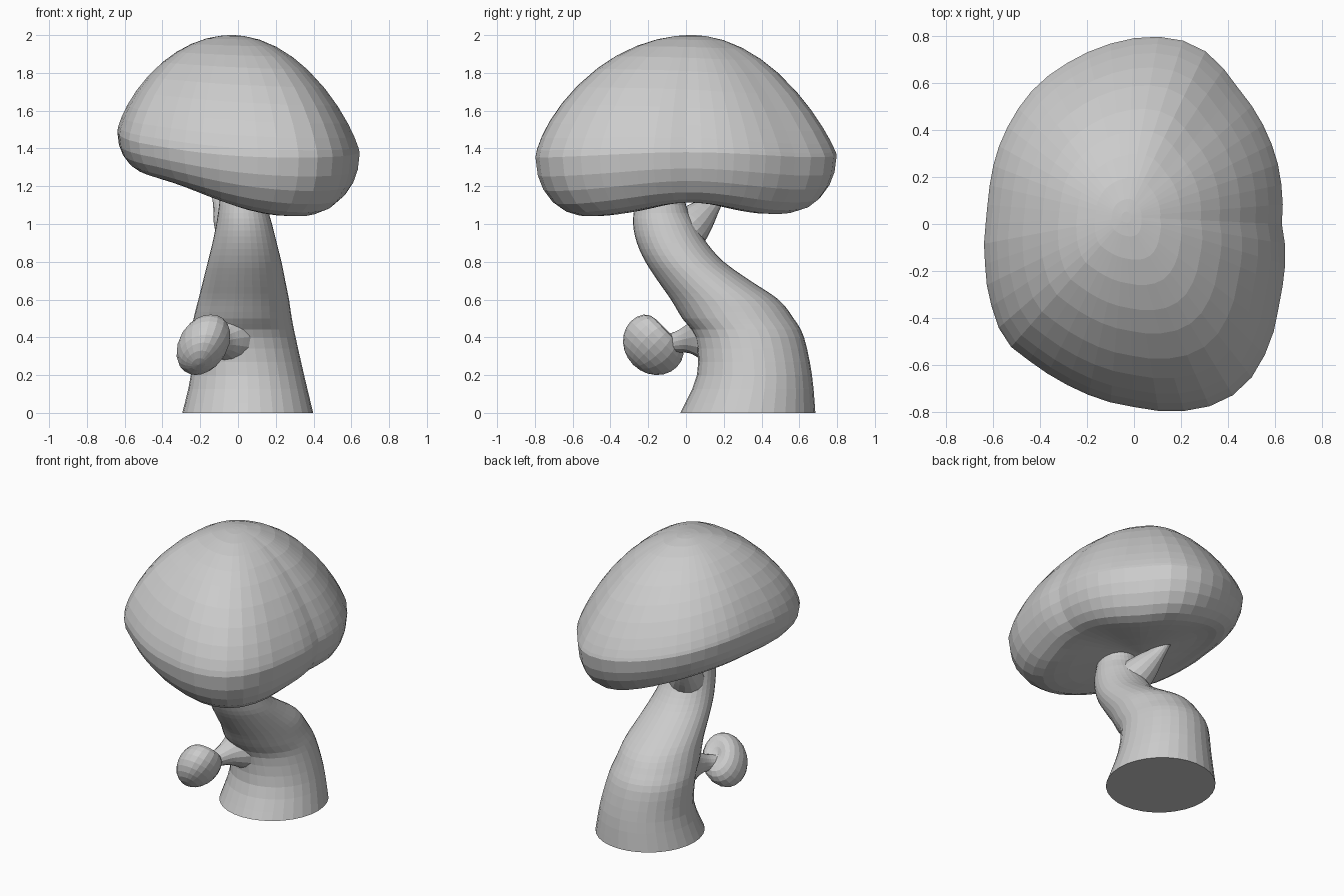
import bpy
import bmesh
from math import sin, cos, tau, sqrt, atan2, hypot
from mathutils import Vector

if "Cube" in bpy.data.objects:
    bpy.data.objects.remove(bpy.data.objects["Cube"])

# One plain grey for the whole sculpture
grey = bpy.data.materials.new("plain grey")
grey.use_nodes = True
GREY = (0.6, 0.6, 0.6, 1)
grey.diffuse_color = GREY
grey.node_tree.nodes["Principled BSDF"].inputs["Base Color"].default_value = GREY


def finish(name, bm):
    bmesh.ops.recalc_face_normals(bm, faces=bm.faces)
    mesh = bpy.data.meshes.new(name)
    bm.to_mesh(mesh)
    bm.free()
    mesh.materials.append(grey)
    obj = bpy.data.objects.new(name, mesh)
    bpy.context.collection.objects.link(obj)


def skin(name, rings):
    """Bridge a list of closed rings and cap both ends."""
    bm = bmesh.new()
    loops = [[bm.verts.new(p) for p in ring] for ring in rings]
    n = len(loops[0])
    for low, high in zip(loops, loops[1:]):
        for i in range(n):
            j = (i + 1) % n
            bm.faces.new((low[i], low[j], high[j], high[i]))
    bm.faces.new(loops[0][::-1])
    bm.faces.new(loops[-1])
    finish(name, bm)


def smooth_rows(rows, steps):
    """Catmull-Rom interpolation through rows of numbers."""
    pts = [Vector(r) for r in rows]
    pts = [pts[0]] + pts + [pts[-1]]
    out = []
    for a, b, c, d in zip(pts, pts[1:], pts[2:], pts[3:]):
        for k in range(steps):
            t = k / steps
            out.append(b + (c - a) * (t / 2) + (a * 2 - b * 5 + c * 4 - d) * (t * t / 2)
                       + (b * 3 - a - c * 3 + d) * (t ** 3 / 2))
    return out + [pts[-1]]


def tube(name, rows, sides=16):
    """Round tube through rows of x, y, z, radius."""
    path = smooth_rows(rows, 4)
    rings = []
    for i, p in enumerate(path):
        a, b = path[max(i - 1, 0)], path[min(i + 1, len(path) - 1)]
        turn = (b - a).to_3d().to_track_quat('Z', 'Y')
        rings.append([p.to_3d() + turn @ Vector((cos(tau * k / sides), sin(tau * k / sides), 0)) * p.w
                      for k in range(sides)])
    skin(name, rings)


# Trunk: oval sections given as height, left, right, front, back
trunk_rows = [
    (0, -.295, .398, -.03, .685), (.2, -.25, .35, .058, .667), (.4, -.25, .305, .05, .625),
    (.5, -.235, .285, -.02, .57), (.6, -.21, .27, -.08, .49), (.7, -.185, .25, -.15, .34),
    (.8, -.16, .23, -.215, .2), (.9, -.135, .205, -.26, .11), (1, -.115, .18, -.28, .05),
    (1.1, -.1, .155, -.27, 0), (1.3, -.08, .14, -.23, -.02)]
sides = 32
trunk_rings = []
for z, left, right, front, back in smooth_rows(trunk_rows, 3):
    trunk_rings.append([((left + right) / 2 + (right - left) / 2 * cos(tau * k / sides),
                         (front + back) / 2 + (back - front) / 2 * sin(tau * k / sides), z)
                        for k in range(sides)])
skin("trunk", trunk_rings)

# Branches: a tapering fork under the crown and a flared stem for the small bud
tube("upper_fork", [(.03, -.09, .84, .13), (0, -.01, .95, .12),
                    (-.045, .07, 1.035, .09), (-.09, .15, 1.12, .045), (-.12, .21, 1.21, .03)])
tube("bud_stem", [(-.17, -.13, .36, .05), (-.13, -.05, .375, .055),
                  (-.1, .02, .39, .08), (-.07, .09, .4, .13), (-.04, .17, .41, .19)])

# Crown: plan outline, looked up by angle
outline = [(.63, .145), (.57, .38), (.45, .57), (.315, .73), (.2, .785), (.07, .8), (-.18, .74),
           (-.31, .67), (-.41, .595), (-.53, .43), (-.61, .19), (-.625, .04), (-.635, -.17),
           (-.61, -.34), (-.55, -.5), (-.42, -.6), (-.255, -.7), (0, -.78), (.18, -.8),
           (.38, -.76), (.49, -.67), (.575, -.52), (.62, -.32), (.63, 0)]
polar = sorted((atan2(y, x) % tau, hypot(x, y)) for x, y in outline)
polar = [(polar[-1][0] - tau, polar[-1][1])] + polar + [(polar[0][0] + tau, polar[0][1])]


def reach(angle):
    for (a, ra), (b, rb) in zip(polar, polar[1:]):
        if a <= angle <= b:
            t = (angle - a) / (b - a)
            return ra + (rb - ra) * t


LOBE = .72
CENTRE = 1.13
BACK_LEFT = tau * 3 / 8


def rim_height(a):
    lift = .05 * max(0, cos(a - BACK_LEFT)) ** 3
    return 1.395 - .05 * cos(a) + .035 * cos(2 * a) + lift


def under_height(a, s):
    lobe = 1.147 - .105 * cos(a) + .046 * cos(2 * a) + .025 * cos(3 * a) + .007 * sin(a)
    if s < LOBE:
        t = s / LOBE
        return CENTRE + (lobe - CENTRE) * t * t * (3 - 2 * t)
    t = (s - LOBE) / (1 - LOBE)
    return lobe + (rim_height(a) - lobe) * (1 - sqrt(max(0, 1 - t * t)))


def top_height(a, s):
    rim = rim_height(a)
    return rim + (2 - rim) * (1 - s * s) ** (.78 + .13 * sin(a) - .06 * cos(a - BACK_LEFT))


def crown_ring(height, s):
    ring = []
    for k in range(48):
        a = tau * k / 48
        r = reach(a) * s
        shift = 1 - s
        ring.append((r * cos(a) - .035 * shift, r * sin(a) + .03 * shift, height(a, s)))
    return ring


lower = [.04, .2, .38, .55, .66, .74, .82, .89, .95, .985]
upper = [1, .99, .96, .91, .83, .73, .6, .48, .35, .22, .1, .03]
skin("crown", [crown_ring(under_height, s) for s in lower]
     + [crown_ring(top_height, s) for s in upper])

# Bud: small cap tilted forward and down, flattened where the stem enters
bm = bmesh.new()
bmesh.ops.create_uvsphere(bm, u_segments=20, v_segments=12, radius=1)
axis = Vector((0, -1, -1)).normalized()
across = Vector((0, 1, -1)).normalized()
for v in bm.verts:
    x, p, w = v.co
    if w < 0:
        w *= .5 + .5 * hypot(x, p)
    pos = Vector((x * .137, 0, 0)) + across * (p * .172) + axis * (w * .155)
    pos.x += .25 * pos.z
    v.co = pos + Vector((-.183, -.17, .364))
finish("bud", bm)
